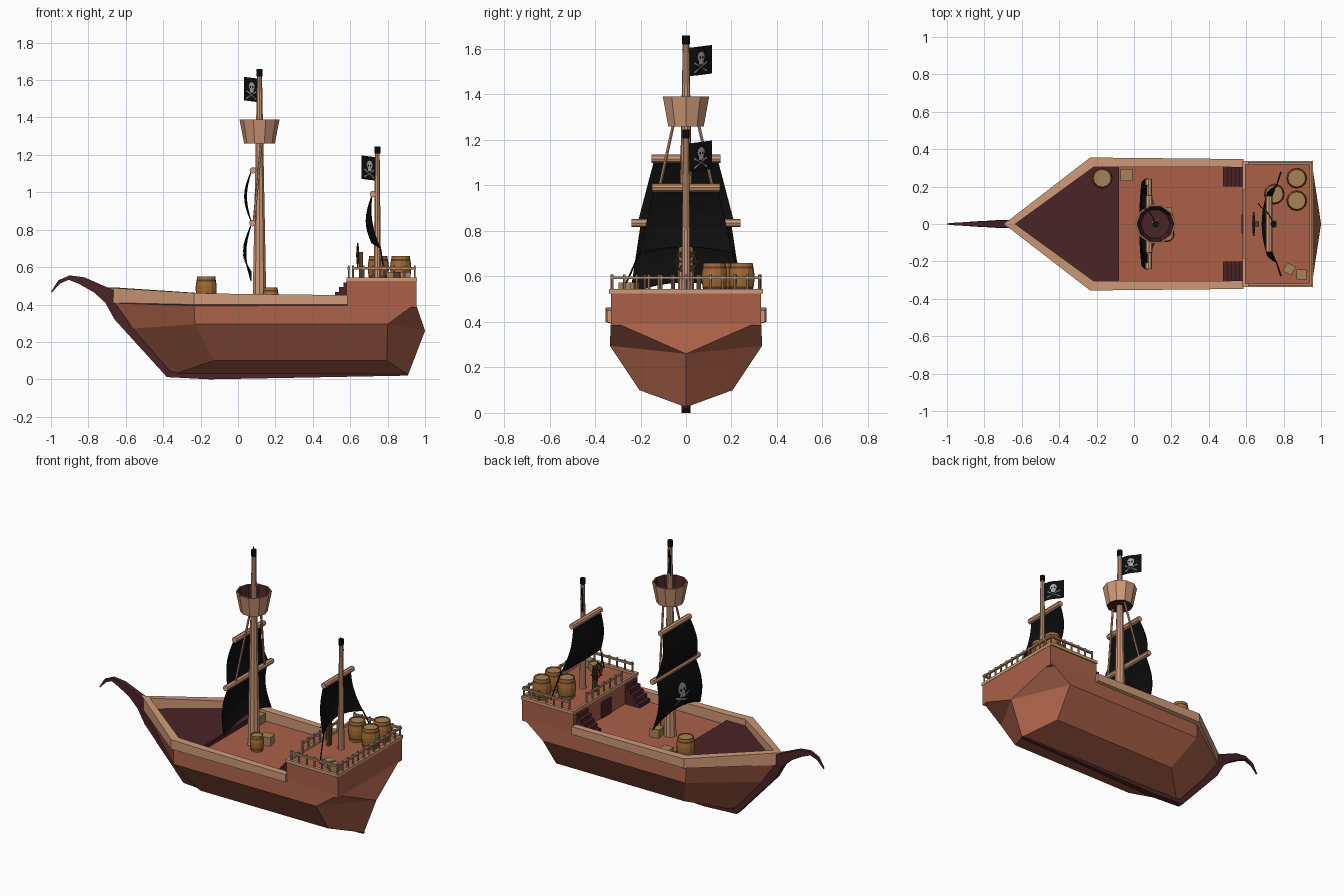
import bpy, bmesh, math
from mathutils import Vector, Matrix

if "Cube" in bpy.data.objects:
    bpy.data.objects.remove(bpy.data.objects["Cube"])

def material(name, r, g, b):
    m = bpy.data.materials.new(name)
    m.diffuse_color = (r, g, b, 1)
    m.use_nodes = True
    m.node_tree.nodes["Principled BSDF"].inputs["Base Color"].default_value = m.diffuse_color
    return m

RED = material("red_brown_planks", .40, .118, .066)
TAN = material("light_wood", .62, .32, .185)
MAROON = material("dark_maroon_wood", .068, .017, .020)
BLACK = material("black_cloth", .004, .004, .004)
BARREL = material("barrel_wood", .37, .15, .035)
LID = material("pale_crate_wood", .38, .23, .10)
GREY = material("grey_emblem", .36, .36, .36)
BROWN = material("dark_brown", .10, .045, .02)
POST = material("railing_wood", .42, .25, .15)

def finish(bm, name, *mats):
    bmesh.ops.recalc_face_normals(bm, faces=bm.faces)
    me = bpy.data.meshes.new(name)
    bm.to_mesh(me)
    bm.free()
    for m in mats:
        me.materials.append(m)
    ob = bpy.data.objects.new(name, me)
    bpy.context.collection.objects.link(ob)
    return ob

def solid(name, verts, faces, mat, mirror=False):
    bm = bmesh.new()
    vs = [bm.verts.new(v) for v in verts]
    for f in faces:
        bm.faces.new([vs[i] for i in f])
    if mirror:
        d = bmesh.ops.duplicate(bm, geom=bm.verts[:] + bm.edges[:] + bm.faces[:])["geom"]
        for v in d:
            if isinstance(v, bmesh.types.BMVert):
                v.co.y *= -1
        bmesh.ops.remove_doubles(bm, verts=bm.verts, dist=1e-4)
    return finish(bm, name, mat)

def add_rod(bm, p, q, r1, r2=None, n=8):
    p, q = Vector(p), Vector(q)
    rot = (q - p).to_track_quat('Z', 'Y').to_matrix().to_4x4()
    bmesh.ops.create_cone(bm, cap_ends=True, segments=n, radius1=r1, radius2=r1 if r2 is None else r2,
                          depth=(q - p).length, matrix=Matrix.Translation((p + q) / 2) @ rot)

def add_box(bm, lo, hi, turn=0):
    lo, hi = Vector(lo), Vector(hi)
    bmesh.ops.create_cube(bm, size=1, matrix=Matrix.Translation((lo + hi) / 2) @ Matrix.Rotation(turn, 4, 'Z')
                          @ Matrix.Diagonal((*(hi - lo), 1)))

def rods(name, mat, *specs):
    bm = bmesh.new()
    for s in specs:
        add_rod(bm, *s)
    return finish(bm, name, mat)

def boxes(name, mat, *specs):
    bm = bmesh.new()
    for s in specs:
        add_box(bm, *s)
    return finish(bm, name, mat)

# Hull: half shell mirrored across the keel
solid("hull", [(-.69, 0, .42), (-.235, .33, .405), (.95, .33, .405), (-.58, 0, .27), (-.23, .335, .295),
               (.80, .335, .295), (-.13, .205, .10), (.795, .205, .10), (-.35, 0, .025), (.91, 0, .025),
               (1, 0, .26), (.95, 0, .405)],
      [(0, 1, 4, 3), (3, 4, 6, 8), (1, 2, 5, 4), (4, 5, 7, 6), (6, 7, 9, 8), (2, 10, 5), (2, 11, 10),
       (5, 10, 9, 7)], RED, True)
boxes("aft_cabin", RED, ((.58, -.33, .385), (.955, .33, .53)))
solid("main_deck", [(-.1, -.32, .39), (.6, -.32, .39), (.6, .32, .39), (-.1, .32, .39)], [(0, 1, 2, 3)], RED)
fore = [(-.66, 0), (-.225, .32), (-.08, .32), (-.08, -.32), (-.225, -.32)]
solid("fore_deck", [(x, y, z) for z in (.385, .42) for x, y in fore],
      [(0, 1, 2, 3, 4), (5, 6, 7, 8, 9)] + [(i, (i + 1) % 5, 5 + (i + 1) % 5, 5 + i) for i in range(5)], MAROON)

# Lofted beams: stations of four corners
def loft(name, rings, mat, mirror=False):
    n = len(rings)
    faces = [(4*k + i, 4*k + (i + 1) % 4, 4*k + 4 + (i + 1) % 4, 4*k + 4 + i) for k in range(n - 1) for i in range(4)]
    caps = [(4*n - 4, 4*n - 3, 4*n - 2, 4*n - 1)] + ([] if mirror else [(0, 1, 2, 3)])
    return solid(name, [v for r in rings for v in r], faces + caps, mat, mirror)

# Gunwale: outer x, y, inner x, y, bottom, top
gun = [(-.695, 0, -.635, 0, .41, .49), (-.235, .355, -.215, .305, .40, .462), (-.08, .354, -.08, .305, .40, .458),
       (.585, .347, .585, .305, .40, .45)]
loft("gunwale", [[(a, b, lo), (a, b, hi), (c, d, hi), (c, d, lo - .015)] for a, b, c, d, lo, hi in gun], TAN, True)

# Keel, stem and curved beak: upper x, z, lower x, z, half width
keel = [(.91, .03, .91, .02, .008), (-.15, .03, -.15, 0, .02), (-.36, .04, -.38, .012, .02),
        (-.57, .28, -.66, .32, .02), (-.66, .475, -.71, .41, .022), (-.73, .505, -.77, .465, .018),
        (-.82, .545, -.85, .51, .014), (-.9, .556, -.905, .532, .01), (-.96, .53, -.952, .512, .007),
        (-1, .468, -.995, .464, .003)]
loft("keel_and_beak", [[(a, -w, b), (a, w, b), (c, w, d), (c, -w, d)] for a, b, c, d, w in keel], MAROON)

# Aft deck trim and railing
boxes("aft_trim", TAN, ((.58, -.338, .525), (.957, -.318, .545)), ((.58, .318, .525), (.957, .338, .545)),
      ((.94, -.338, .525), (.957, .338, .545)), ((.58, -.338, .525), (.595, .338, .545)))
posts = [(x, s * .325) for s in (-1, 1) for x in [.615 + .055 * i for i in range(6)]]
posts += [(.945, -.325 + .054 * i) for i in range(13)] + [(.592, -.18 + .06 * i) for i in range(7)]
rods("railing_posts", POST, *[((x, y, .53), (x, y, .608), .006, .006, 6) for x, y in posts])
boxes("railing_bars", POST, *[((.61, s * .325 - .007, .588), (.952, s * .325 + .007, .6)) for s in (-1, 1)],
      ((.938, -.325, .588), (.952, .325, .6)), ((.586, -.185, .588), (.598, .185, .6)))

# Stairs and cabin door
boxes("stairs", MAROON, *[((.475 + .022 * i, s * .253 - .052, .385), (.585, s * .253 + .052, .415 + .026 * i))
                          for s in (-1, 1) for i in range(5)])
boxes("cabin_door", MAROON, ((.575, -.05, .39), (.585, .05, .495)))

# Steering wheel
ring = [(.64, .045 * math.cos(a), .665 + .045 * math.sin(a)) for a in [i * math.pi / 6 for i in range(13)]]
spokes = [((.64, 0, .665), (.64, .065 * math.cos(i * math.pi / 4), .665 + .065 * math.sin(i * math.pi / 4)), .004)
          for i in range(8)]
rods("steering_wheel", BROWN, *[(ring[i], ring[i + 1], .006) for i in range(12)], *spokes,
     ((.63, 0, .665), (.665, 0, .665), .012))
boxes("wheel_stand", BROWN, ((.648, -.014, .53), (.668, .014, .68)))

# Masts, yards and caps
rods("main_mast", TAN, ((.115, 0, .385), (.115, 0, 1.63), .039, .014, 10))
rods("aft_mast", TAN, ((.745, 0, .525), (.745, 0, 1.22), .021, .013, 10))
rods("mast_caps", BLACK, ((.115, 0, 1.62), (.115, 0, 1.66), .017), ((.745, 0, 1.207), (.745, 0, 1.245), .016))
rods("yards", TAN, *[((x, -w, z), (x, w, z), .018) for x, z, w in ((.08, 1.117, .152), (.077, .835, .24), (.722, .99, .15))])
rods("rigging", TAN, *[((.125, s * .055, 1.27), (.085, s * .15, .84), .007, .007, 6) for s in (-1, 1)])
rods("sheet_ropes", BLACK, *[((.76, s * .2, .71), (.785, s * .275, .545), .004, .004, 5) for s in (-1, 1)])

# Crow's nest: open tapered tub with dark lining
def tub(name, rows, mats):
    bm = bmesh.new()
    n = 10
    loops = [[bm.verts.new((.115 + r * math.cos(2 * math.pi * i / n), r * math.sin(2 * math.pi * i / n), z))
              for i in range(n)] for r, z in rows]
    for k in range(len(rows) - 1):
        for i in range(n):
            f = bm.faces.new((loops[k][i], loops[k][(i + 1) % n], loops[k + 1][(i + 1) % n], loops[k + 1][i]))
            f.material_index = 1 if k >= 2 else 0
    for lp in (loops[0], loops[-1]):
        bm.faces.new(lp).material_index = 1
    finish(bm, name, *mats)
tub("crows_nest", [(.082, 1.26), (.107, 1.39), (.099, 1.39), (.078, 1.275)], (TAN, MAROON))

# Cloth surfaces: f(u, v, offset) with u in -1..1 and v in 0..1 from the top
def cloth(name, f, nu=8, nv=8):
    verts = [f(-1 + 2 * i / nu, j / nv, 0) for j in range(nv + 1) for i in range(nu + 1)]
    w = nu + 1
    ob = solid(name, verts, [(j*w + i, j*w + i + 1, j*w + w + i + 1, j*w + w + i) for j in range(nv) for i in range(nu)], BLACK)
    mod = ob.modifiers.new("thickness", 'SOLIDIFY')
    mod.thickness, mod.offset = .005, 0

def sail(x0, zt, zb, wt, wb, bulge, sweep, arch):
    def f(u, v, off):
        return (x0 - bulge * math.sin(math.pi * v) * (1 - .3 * u * u) + sweep * v * u * u + off,
                u * (wt + (wb - wt) * v), zt + (zb - zt) * v + arch * v * v * (1 - u * u))
    return f

def flag(x0, zt):
    def f(u, v, off):
        t = (u + 1) / 2
        wave = .008 * math.sin(t * 5) + off
        return (x0 - .07 * t + .84 * wave, .008 + .108 * t + .54 * wave, zt - .125 * v + .012 * t)
    return f

# Painted skull and crossed bones, mapped on to the cloth
def emblem(name, f, cu, cv, su, sv, offsets):
    def ellipse(cx, cy, a, b):
        return [(cx + a * math.cos(i * math.pi / 6), cy + b * math.sin(i * math.pi / 6)) for i in range(12)]
    def bar(s):
        return [(-.95, -.45 * s - .1), (.95, .45 * s - .1), (.95, .45 * s + .1), (-.95, -.45 * s + .1)]
    pieces = [(ellipse(0, -.4, .55, .5), 0, 0), ([(-.33, 0), (.33, 0), (.33, .35), (-.33, .35)], 0, 0),
              ([(x, y + .62) for x, y in bar(1)], 0, 0), ([(x, y + .62) for x, y in bar(-1)], 0, 0),
              (ellipse(-.22, -.32, .13, .14), 1, .002), (ellipse(.22, -.32, .13, .14), 1, .002)]
    bm = bmesh.new()
    for off in offsets:
        for pts, mi, extra in pieces:
            o = off + math.copysign(extra, off)
            vs = [bm.verts.new(f(cu + x * su, cv + y * sv, o)) for x, y in pts]
            c = bm.verts.new(f(cu + su * sum(p[0] for p in pts) / len(pts), cv + sv * sum(p[1] for p in pts) / len(pts), o))
            for i in range(len(vs)):
                bm.faces.new((c, vs[i], vs[(i + 1) % len(vs)])).material_index = mi
    finish(bm, name, GREY, BLACK)

cloth("upper_sail", sail(.07, 1.11, .845, .14, .21, .035, 0, 0))
lower = sail(.07, .825, .525, .20, .245, .04, 0, .05)
cloth("lower_sail", lower)
emblem("sail_emblem", lower, 0, .5, .32, .27, (-.006,))
cloth("aft_sail", sail(.715, .98, .70, .14, .205, .03, .045, .03))
for label, x, z in (("main", .11, 1.605), ("aft", .74, 1.185)):
    cloth(label + "_flag", flag(x, z), 6, 2)
    emblem(label + "_flag_emblem", flag(x, z), 0, .5, .6, .36, (-.005, .005))

# Barrels: lathed staves with dark hoops and pale lids
def barrel(name, x, y, z, r, h):
    prof = [(.86, 0), (.9, .12), (.94, .2), (1, .4), (1, .6), (.94, .8), (.9, .88), (.86, 1), (.76, 1), (.76, .96)]
    n = 12
    bm = bmesh.new()
    loops = [[bm.verts.new((x + r * a * math.cos(2 * math.pi * i / n), y + r * a * math.sin(2 * math.pi * i / n), z + h * b))
              for i in range(n)] for a, b in prof]
    for k in range(len(prof) - 1):
        for i in range(n):
            f = bm.faces.new((loops[k][i], loops[k][(i + 1) % n], loops[k + 1][(i + 1) % n], loops[k + 1][i]))
            f.material_index = 1 if k in (1, 5) else 0
    for lp in (loops[0], loops[-1]):
        bm.faces.new(lp).material_index = 2
    finish(bm, name, BARREL, BROWN, LID)
for i, b in enumerate([(-.17, .245, .42, .056, .13), (.175, -.055, .39, .042, .1), (.87, .245, .53, .056, .13),
                       (.87, .125, .53, .056, .13), (.75, .16, .53, .056, .13)]):
    barrel("barrel_%d" % (i + 1), *b)

# Crates
boxes("crates", LID, *[((x - s, y - s, z), (x + s, y + s, z + 1.7 * s), t) for x, y, z, s, t in
                       ((-.04, .262, .39, .033, 0), (.175, .055, .39, .032, .2), (.83, -.24, .53, .026, -.5),
                        (.895, -.27, .53, .026, 0))])
